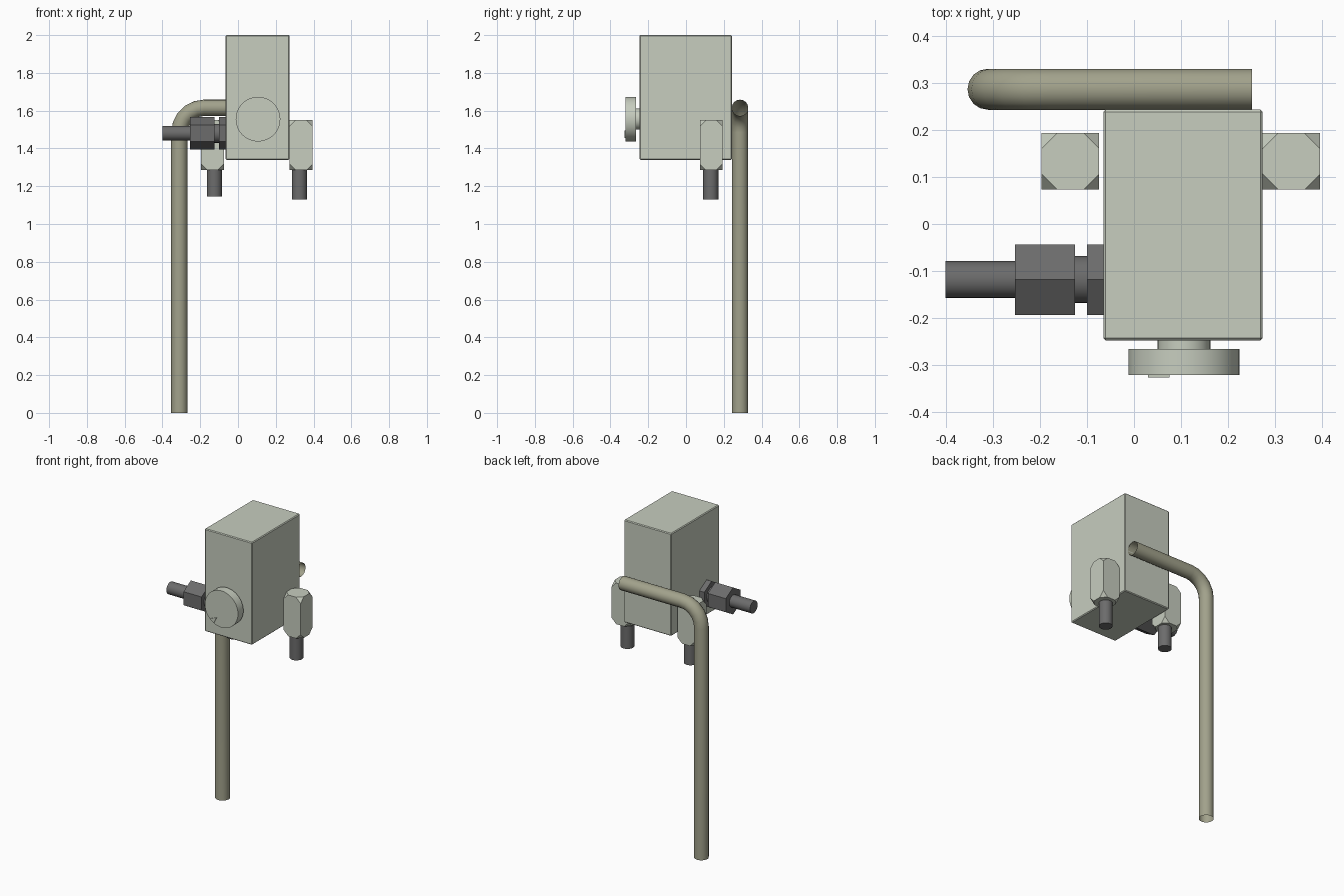
import bpy, bmesh, math
from mathutils import Vector, Matrix

old = bpy.data.objects.get("Cube")
if old:
    bpy.data.objects.remove(old, do_unlink=True)


def material(name, rgb):
    m = bpy.data.materials.new(name)
    m.use_nodes = True
    m.diffuse_color = (*rgb, 1)
    bsdf = m.node_tree.nodes["Principled BSDF"]
    bsdf.inputs["Base Color"].default_value = (*rgb, 1)
    bsdf.inputs["Roughness"].default_value = 0.6
    return m


PALE = material("pale grey green", (0.57, 0.61, 0.52))
TUBE = material("olive grey", (0.36, 0.36, 0.26))
DARK = material("dark grey", (0.15, 0.15, 0.15))


def finish(name, bm, mat, smooth=True):
    bmesh.ops.recalc_face_normals(bm, faces=bm.faces)
    mesh = bpy.data.meshes.new(name)
    bm.to_mesh(mesh)
    bm.free()
    mesh.materials.append(mat)
    ob = bpy.data.objects.new(name, mesh)
    bpy.context.collection.objects.link(ob)
    if smooth:
        bpy.ops.object.select_all(action='DESELECT')
        ob.select_set(True)
        bpy.context.view_layer.objects.active = ob
        bpy.ops.object.shade_smooth_by_angle(angle=math.radians(35))
    return ob


def block(name, lo, hi, mat, bevel, affect):
    """Box between two corners, with bevelled edges or clipped corners."""
    lo, hi = Vector(lo), Vector(hi)
    bm = bmesh.new()
    bmesh.ops.create_cube(bm, size=1, matrix=Matrix.Translation((lo + hi) / 2)
                          @ Matrix.Diagonal((*(hi - lo), 1)))
    geom = bm.verts[:] if affect == 'VERTICES' else bm.edges[:]
    bmesh.ops.bevel(bm, geom=geom, offset=bevel, segments=1, affect=affect,
                    profile=0.5)
    return finish(name, bm, mat, affect == 'EDGES')


def rod(name, a, b, radius, mat, sides=24):
    """Capped prism from a to b."""
    a, b = Vector(a), Vector(b)
    turn = (b - a).to_track_quat('Z', 'Y').to_matrix().to_4x4()
    bm = bmesh.new()
    bmesh.ops.create_cone(bm, cap_ends=True, segments=sides, radius1=radius,
                          radius2=radius, depth=(b - a).length,
                          matrix=Matrix.Translation((a + b) / 2) @ turn)
    return finish(name, bm, mat)


# Main housing
block("housing", (-0.065, -0.247, 1.34), (0.273, 0.243, 2.0), PALE, 0.005, 'EDGES')

# Dial on the front, with a small raised pointer at its rim
KX, KZ = 0.106, 1.555
rod("dial_neck", (KX, -0.24, KZ), (KX, -0.27, KZ), 0.056, PALE, 32)
rod("dial", (KX, -0.265, KZ), (KX, -0.32, KZ), 0.118, PALE, 48)
bm = bmesh.new()
tri = [(0.03, 1.475), (0.055, 1.455), (0.075, 1.495)]
face = bm.faces.new([bm.verts.new((x, -0.319, z)) for x, z in tri])
ext = bmesh.ops.extrude_face_region(bm, geom=[face])
bmesh.ops.translate(bm, vec=(0, -0.007, 0),
                    verts=[v for v in ext["geom"] if isinstance(v, bmesh.types.BMVert)])
finish("dial_pointer", bm, PALE, False)

# Side valves with clipped corners and hanging stems
for side, x, sx, bottom in (("left", 0.334, 0.325, 1.13), ("right", -0.135, -0.125, 1.145)):
    block(side + "_valve", (x - 0.061, 0.073, 1.285), (x + 0.061, 0.193, 1.55),
          PALE, 0.033, 'VERTICES')
    rod(side + "_valve_stem", (sx, 0.131, bottom), (sx, 0.131, 1.30), 0.04, DARK)

# Threaded fitting on the right side
FY, FZ = -0.118, 1.48
for name, x0, x1, r, sides in (("fitting_tip", -0.40, -0.24, 0.039, 24),
                               ("fitting_nut", -0.253, -0.125, 0.0866, 6),
                               ("fitting_neck", -0.13, -0.095, 0.05, 24),
                               ("fitting_collar", -0.10, -0.06, 0.0866, 6)):
    ob = rod(name, (x0, 0, 0), (x1, 0, 0), r, DARK, sides)
    # Turn so the hexagons have a corner at the top
    if sides == 6:
        top = max(v.co.z for v in ob.data.vertices)
        if top < r * 0.95:
            ob.data.transform(Matrix.Rotation(math.pi / 6, 4, 'X'))
    ob.data.transform(Matrix.Translation((0, FY, FZ)))

# Open bent pipe behind the housing
PY, PX, PZ, PR, BEND = 0.286, -0.31, 1.615, 0.0435, 0.13
path = [(PX, 0.0, 0.0)]
for i in range(6):
    t = math.pi / 2 * i / 5
    path.append((PX + BEND * (1 - math.cos(t)), PZ - BEND + BEND * math.sin(t), t))
path.append((0.25, PZ, math.pi / 2))
bm = bmesh.new()
rings = []
N = 16
for x, z, t in path:
    ring = []
    for k in range(N):
        a = 2 * math.pi * k / N
        u = PR * math.cos(a)
        ring.append(bm.verts.new((x + u * math.cos(t), PY + PR * math.sin(a),
                                  z - u * math.sin(t))))
    rings.append(ring)
for r0, r1 in zip(rings, rings[1:]):
    for k in range(N):
        j = (k + 1) % N
        bm.faces.new((r0[k], r0[j], r1[j], r1[k]))
finish("bent_pipe", bm, TUBE)
